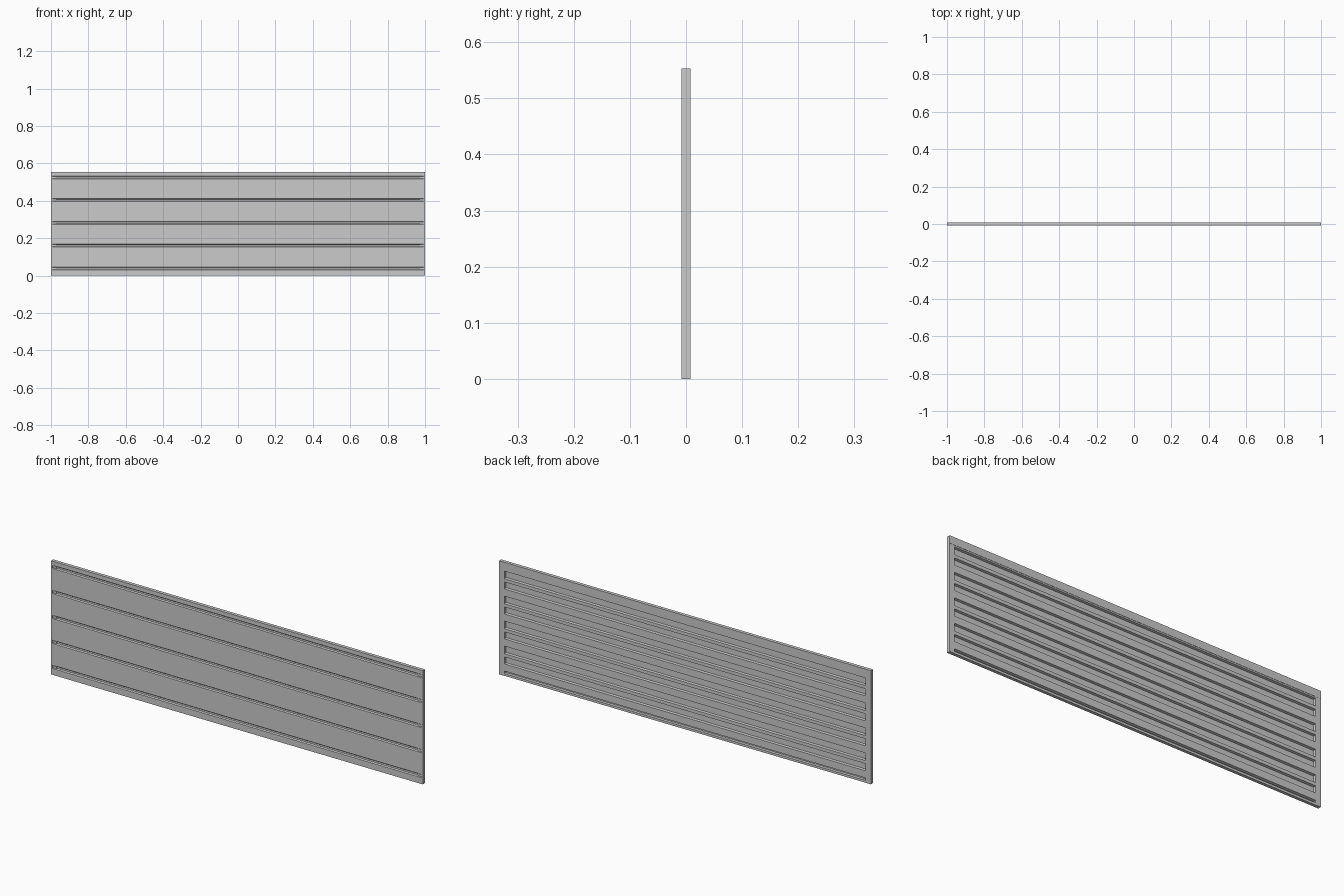
import bpy, bmesh

if "Cube" in bpy.data.objects:
    bpy.data.objects.remove(bpy.data.objects["Cube"])

FRONT, BACK = -0.0082, 0.0082
H = 0.553
PITCH, FIRST = 0.1215, 0.039
FLOOR, RIB = -0.005, 0.0068


def finish(name, bm):
    bmesh.ops.recalc_face_normals(bm, faces=bm.faces)
    me = bpy.data.meshes.new(name)
    bm.to_mesh(me)
    bm.free()
    ob = bpy.data.objects.new(name, me)
    bpy.context.collection.objects.link(ob)
    return ob


def extrude_x(name, pts, x0, x1):
    """Extrude a closed (y, z) profile along x."""
    bm = bmesh.new()
    face = bm.faces.new([bm.verts.new((x0, y, z)) for y, z in pts])
    out = bmesh.ops.extrude_face_region(bm, geom=[face])
    moved = [g for g in out["geom"] if isinstance(g, bmesh.types.BMVert)]
    bmesh.ops.translate(bm, vec=(x1 - x0, 0, 0), verts=moved)
    return finish(name, bm)


def extrude_z(name, pts, z0, z1):
    """Extrude a closed (x, y) profile along z."""
    bm = bmesh.new()
    face = bm.faces.new([bm.verts.new((x, y, z0)) for x, y in pts])
    out = bmesh.ops.extrude_face_region(bm, geom=[face])
    moved = [g for g in out["geom"] if isinstance(g, bmesh.types.BMVert)]
    bmesh.ops.translate(bm, vec=(0, 0, z1 - z0), verts=moved)
    return finish(name, bm)


centres = [FIRST + i * PITCH for i in range(5)]

# Ribbed panel: narrow grooves on the front, wide and slim ribs on the back
front = [(FRONT, 0)]
for c in centres:
    front += [(FRONT, c - 0.008), (-0.003, c - 0.004),
              (-0.003, c + 0.004), (FRONT, c + 0.008)]
front.append((FRONT, H))

back = [(RIB, 0), (RIB, 0.011), (FLOOR, 0.012)]
for i, c in enumerate(centres):
    back += [(FLOOR, c - 0.018), (RIB, c - 0.016)]
    if i < 4:
        m = c + PITCH / 2
        back += [(RIB, c + 0.019), (FLOOR, c + 0.021),
                 (FLOOR, m - 0.010), (RIB, m - 0.008),
                 (RIB, m + 0.008), (FLOOR, m + 0.010)]
back.append((RIB, H))
extrude_x("ribbed_panel", front + back[::-1], -0.992, 0.992)

# Thin flange along the top of the back
extrude_x("top_flange", [(RIB, 0.516), (BACK, 0.516), (BACK, H), (RIB, H)], -1, 1)

# End posts: cap at each end with a flange wrapping over the back
for side, s in (("left", -1), ("right", 1)):
    prof = [(0.992, FRONT), (1.0, FRONT), (1.0, 0.0076),
            (0.972, 0.0076), (0.972, FLOOR), (0.992, FLOOR)]
    extrude_z(side + "_end_post", [(s * x, y) for x, y in prof], 0, H)
